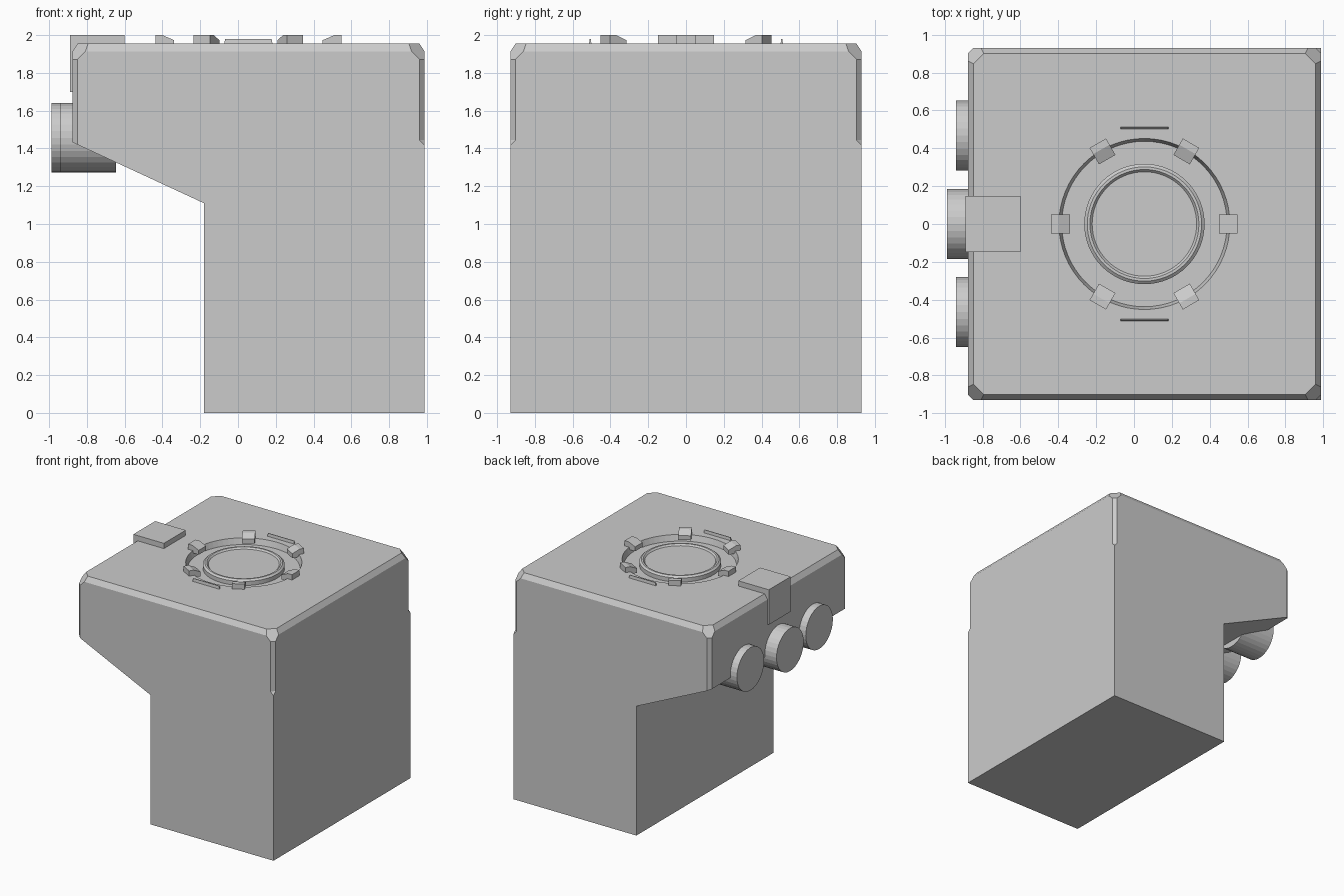
import bpy, bmesh, math
from mathutils import Vector, Matrix

if "Cube" in bpy.data.objects:
    bpy.data.objects.remove(bpy.data.objects["Cube"])

TOP, Y, XL, XR = 1.955, 0.93, -0.877, 0.988
CX = 0.055  # centre of the round socket


def finish(bm, name):
    bmesh.ops.recalc_face_normals(bm, faces=bm.faces[:])
    me = bpy.data.meshes.new(name)
    bm.to_mesh(me)
    bm.free()
    ob = bpy.data.objects.new(name, me)
    bpy.context.collection.objects.link(ob)
    return ob


def hull(name, pts, matrix=Matrix()):
    bm = bmesh.new()
    for p in pts:
        bm.verts.new(matrix @ Vector(p))
    bmesh.ops.convex_hull(bm, input=bm.verts[:])
    bmesh.ops.dissolve_limit(bm, angle_limit=0.005, verts=bm.verts[:], edges=bm.edges[:])
    return finish(bm, name)


def lathe(name, profile, n=64):
    # profile goes from bottom centre to top centre; end caps close it
    bm = bmesh.new()
    rings = [[bm.verts.new((CX + r * math.cos(2 * math.pi * i / n),
                            r * math.sin(2 * math.pi * i / n), z)) for i in range(n)]
             for r, z in profile]
    for a, b in zip(rings, rings[1:]):
        for i in range(n):
            j = (i + 1) % n
            bm.faces.new((a[i], a[j], b[j], b[i]))
    bm.faces.new(rings[0])
    bm.faces.new(rings[-1])
    return finish(bm, name)


def cut(ob, cutter):
    m = ob.modifiers.new("cut", 'BOOLEAN')
    m.operation, m.solver, m.object = 'DIFFERENCE', 'EXACT', cutter
    cutter.hide_render = True
    cutter.hide_set(True)
    cutter.display_type = 'WIRE'


# Body: side profile extruded through the depth
bm = bmesh.new()
profile = [(-0.18, 0), (XR, 0), (XR, TOP), (XL, TOP), (XL, 1.433), (-0.18, 1.11)]
face = bm.faces.new([bm.verts.new((x, -Y, z)) for x, z in profile])
ext = bmesh.ops.extrude_face_region(bm, geom=[face])
bmesh.ops.translate(bm, vec=(0, 2 * Y, 0),
                    verts=[v for v in ext['geom'] if isinstance(v, bmesh.types.BMVert)])
bmesh.ops.recalc_face_normals(bm, faces=bm.faces[:])

# Chamfer planes: top edges, left upright edges, then top corners
c, h = 0.028, 0.042
planes = [((XL + c, 0, TOP), (-h, 0, c)), ((XR - c, 0, TOP), (h, 0, c))]
for s in (-1, 1):
    planes.append(((0, s * (Y - c), TOP), (0, s * h, c)))
    planes.append(((XL + c, s * Y, 0), (-1, s, 0)))
for s in (-1, 1):
    planes.append(((XL + 0.083, s * (Y - c), TOP), (-1, s, 1)))
    planes.append(((XR - 0.083, s * (Y - c), TOP), (1, s, 1)))
for co, no in planes:
    res = bmesh.ops.bisect_plane(bm, geom=bm.verts[:] + bm.edges[:] + bm.faces[:],
                                 dist=1e-5, plane_co=co, plane_no=no, clear_outer=True)
    bmesh.ops.holes_fill(bm, edges=[e for e in bm.edges if e.is_boundary], sides=0)
body = finish(bm, "body")

# Right upright chamfers stop part way down
for s in (-1, 1):
    e = 0.03
    pts = []
    for z, d in ((1.415, 0.0), (1.445, c), (2.1, c)):
        pts += [(XR - d, s * Y, z), (XR, s * (Y - d), z)]
        pts += [(XR + e, s * (Y + e), z), (XR - d + e, s * (Y + e), z), (XR + e, s * (Y - d + e), z)]
    cut(body, hull("corner_cutter", pts))

# Round socket recess and raised centre disc
cut(body, lathe("socket_cutter", [(0.437, 1.905), (0.452, TOP), (0.452, 2.1)]))
lathe("socket_disc", [(0.318, 1.89), (0.318, 1.94), (0.302, 1.953), (0.288, 1.953),
                      (0.276, 1.94), (0.262, 1.94)])

# Six wedge clamps around the socket
for k in range(6):
    m = Matrix.Translation((CX, 0, 0)) @ Matrix.Rotation(k * math.pi / 3, 4, 'Z')
    hull("clamp", [(r, w, z) for w in (-0.05, 0.05)
                   for r, z in ((0.393, 1.935), (0.393, 1.973), (0.455, 2.0),
                                (0.493, 2.0), (0.493, 1.935))], m)

# Thin bars beside the socket
for s in (-1, 1):
    hull("thin_bar", [(CX + a * l, s * 0.507 + b * w, z) for a in (-1, 1) for b in (-1, 1)
                      for l, w, z in ((0.13, 0.008, 1.94), (0.123, 0.003, 1.98))])

# Latch block on the overhanging edge
hull("latch_block", [(x, y, z) for x in (-0.89, -0.6) for y in (-0.148, 0.148)
                     for z in (1.70, 2.0)])

# Three round knobs on the overhanging face
for y, x in ((-0.465, -0.94), (0, -0.988), (0.468, -0.94)):
    hull("knob", [(x + d, y + 0.184 * math.cos(math.pi * i / 16),
                   1.456 + 0.184 * math.sin(math.pi * i / 16))
                  for d in (0, 0.294) for i in range(32)])
